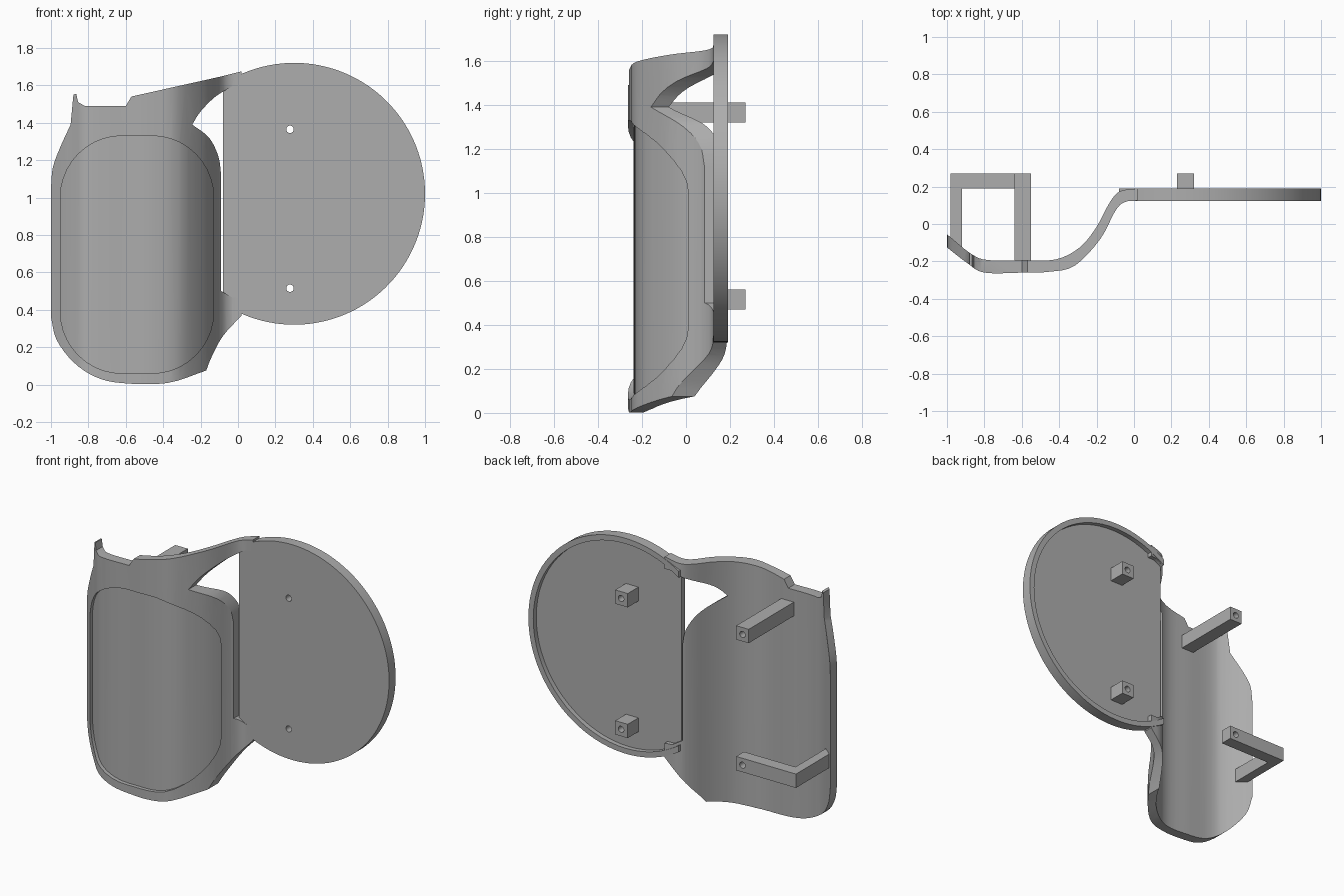
import bpy, bmesh, math
from mathutils import Vector

cube = bpy.data.objects.get("Cube")
if cube:
    bpy.data.objects.remove(cube, do_unlink=True)

grey = bpy.data.materials.new("plain grey")
grey.use_nodes = True
grey.diffuse_color = (0.42, 0.42, 0.42, 1)
grey.node_tree.nodes["Principled BSDF"].inputs["Base Color"].default_value = (0.42, 0.42, 0.42, 1)


def prism(name, pts, axis, lo, hi):
    """Extrude a flat outline: (x, z) points along y, or (x, y) points along z."""
    bm = bmesh.new()
    place = (lambda p: (p[0], lo, p[1])) if axis == "y" else (lambda p: (p[0], p[1], lo))
    face = bm.faces.new([bm.verts.new(place(p)) for p in pts])
    out = bmesh.ops.extrude_face_region(bm, geom=[face])
    shift = Vector((0, hi - lo, 0)) if axis == "y" else Vector((0, 0, hi - lo))
    moved = [v for v in out["geom"] if isinstance(v, bmesh.types.BMVert)]
    bmesh.ops.translate(bm, vec=shift, verts=moved)
    bmesh.ops.recalc_face_normals(bm, faces=bm.faces)
    me = bpy.data.meshes.new(name)
    bm.to_mesh(me)
    bm.free()
    me.materials.append(grey)
    ob = bpy.data.objects.new(name, me)
    bpy.context.scene.collection.objects.link(ob)
    return ob


def activate(ob):
    bpy.ops.object.select_all(action="DESELECT")
    ob.select_set(True)
    bpy.context.view_layer.objects.active = ob


def combine(ob, other, how):
    """Apply a boolean and discard the second solid."""
    mod = ob.modifiers.new("bool", "BOOLEAN")
    mod.operation, mod.solver, mod.object = how, "EXACT", other
    activate(ob)
    bpy.ops.object.modifier_apply(modifier=mod.name)
    bpy.data.objects.remove(other, do_unlink=True)


def smooth(pts, n=4):
    """Catmull-Rom curve through the points."""
    p = [Vector(q) for q in pts]
    p = [2 * p[0] - p[1]] + p + [2 * p[-1] - p[-2]]
    res = []
    for a, b, c, d in zip(p, p[1:], p[2:], p[3:]):
        for i in range(n):
            t = i / n
            res.append(0.5 * (2 * b + (c - a) * t + (2 * a - 5 * b + 4 * c - d) * t * t
                              + (3 * b - a - 3 * c + d) * t ** 3))
    return res + [p[-2]]


def arc(cx, cz, r, a0, a1, n):
    steps = [math.radians(a0 + (a1 - a0) * i / n) for i in range(n + 1)]
    return [(cx + r * math.cos(a), cz + r * math.sin(a)) for a in steps]


def box(name, x, y, z):
    return prism(name, [(x[0], z[0]), (x[1], z[0]), (x[1], z[1]), (x[0], z[1])], "y", *y)


def drill(ob, x, z, y0, y1):
    combine(ob, prism("drill", arc(x, z, 0.02, 0, 345, 23), "y", y0, y1), "DIFFERENCE")


def finish(ob):
    activate(ob)
    bpy.ops.object.shade_smooth_by_angle(angle=math.radians(30))


# Curved sheet: plan section swept upward, then trimmed to its front outline
front = smooth([(-1, -.125), (-.89, -.21), (-.8, -.26), (-.6, -.26), (-.45, -.255),
                (-.315, -.222), (-.18, -.08), (-.1, .07), (-.05, .117), (.02, .125)])
back = smooth([(-1, -.055), (-.87, -.16), (-.78, -.193), (-.6, -.193), (-.42, -.19),
               (-.29, -.125), (-.2, -.015), (-.13, .115), (-.075, .175), (.02, .19)])
sheet = prism("curved_sheet", front + back[::-1], "z", -0.1, 1.9)

left_side = smooth([(-.895, 1.39), (-.95, 1.27), (-.99, 1.16), (-1, 1.05)])
bottom = smooth([(-1, .36), (-.97, .24), (-.88, .12), (-.76, .04), (-.62, .008),
                 (-.38, .008), (-.17, .075)])
neck = smooth([(-.17, .075), (-.14, .15), (-.08, .26), (.02, .37)])[1:]
top = [(.02, 1.675), (-.1, 1.645), (-.57, 1.54), (-.6, 1.49), (-.82, 1.49),
       (-.855, 1.51), (-.865, 1.555), (-.88, 1.55)]
outline = top + left_side + bottom + neck
combine(sheet, prism("trim", outline, "y", -1, 1), "INTERSECT")

# Slot between the sheet and the disc, flaring into a notch
pod_corner = smooth([(-.09, 1.12), (-.105, 1.22), (-.155, 1.32), (-.245, 1.39)])
notch = smooth([(-.245, 1.39), (-.2, 1.46), (-.12, 1.54), (-.03, 1.595)])[1:]
slot = [(.1, .46), (-.03, .465), (-.09, .5)] + pod_corner + notch + [(.1, 1.6)]
combine(sheet, prism("slot", slot, "y", -1, 1), "DIFFERENCE")

# Shallow rounded recess following the front of the sheet
skin = [f.lerp(b, -0.4) for f, b in zip(front, back)]
floor = [f.lerp(b, 0.37) for f, b in zip(front, back)]
recess = prism("recess", skin + floor[::-1], "z", -0.1, 1.9)
rounded = []
for i, (cx, cz) in enumerate([(-.46, 1.0), (-.62, 1.0), (-.62, .39), (-.46, .39)]):
    rounded += arc(cx, cz, .33, 90 * i, 90 * i + 90, 10)
combine(recess, prism("recess_trim", rounded, "y", -1, 1), "INTERSECT")
combine(sheet, recess, "DIFFERENCE")
finish(sheet)

# Disc plate with a straight inner edge and a raised rim behind
chord = 180 - math.degrees(math.acos(.38 / .7))
disc = prism("disc_plate", arc(.3, 1.02, .7, -chord, chord, 80), "y", .124, .191)
combine(disc, prism("dish", arc(.3, 1.02, .665, 0, 355, 71), "y", .16, .4), "DIFFERENCE")
heights = {"lower": (.47, .56), "upper": (1.32, 1.41)}
for level, z in heights.items():
    drill(disc, .278, sum(z) / 2, 0, .4)
finish(disc)

# Mounting blocks behind the disc
for level, z in heights.items():
    block = box(level + "_mounting_block", (.23, .32), (.15, .27), z)
    drill(block, .278, sum(z) / 2, 0, .4)
    finish(block)

# Straight upper post and angled lower bracket behind the sheet
post = box("upper_post", (-.64, -.55), (-.215, .27), heights["upper"])
drill(post, -.595, 1.365, .1, .4)
finish(post)

bracket = prism("lower_bracket", [(-.55, .19), (-.55, .27), (-.98, .27), (-.98, -.09),
                                  (-.92, -.13), (-.92, .19)], "z", *heights["lower"])
drill(bracket, -.595, .515, .1, .4)
finish(bracket)
